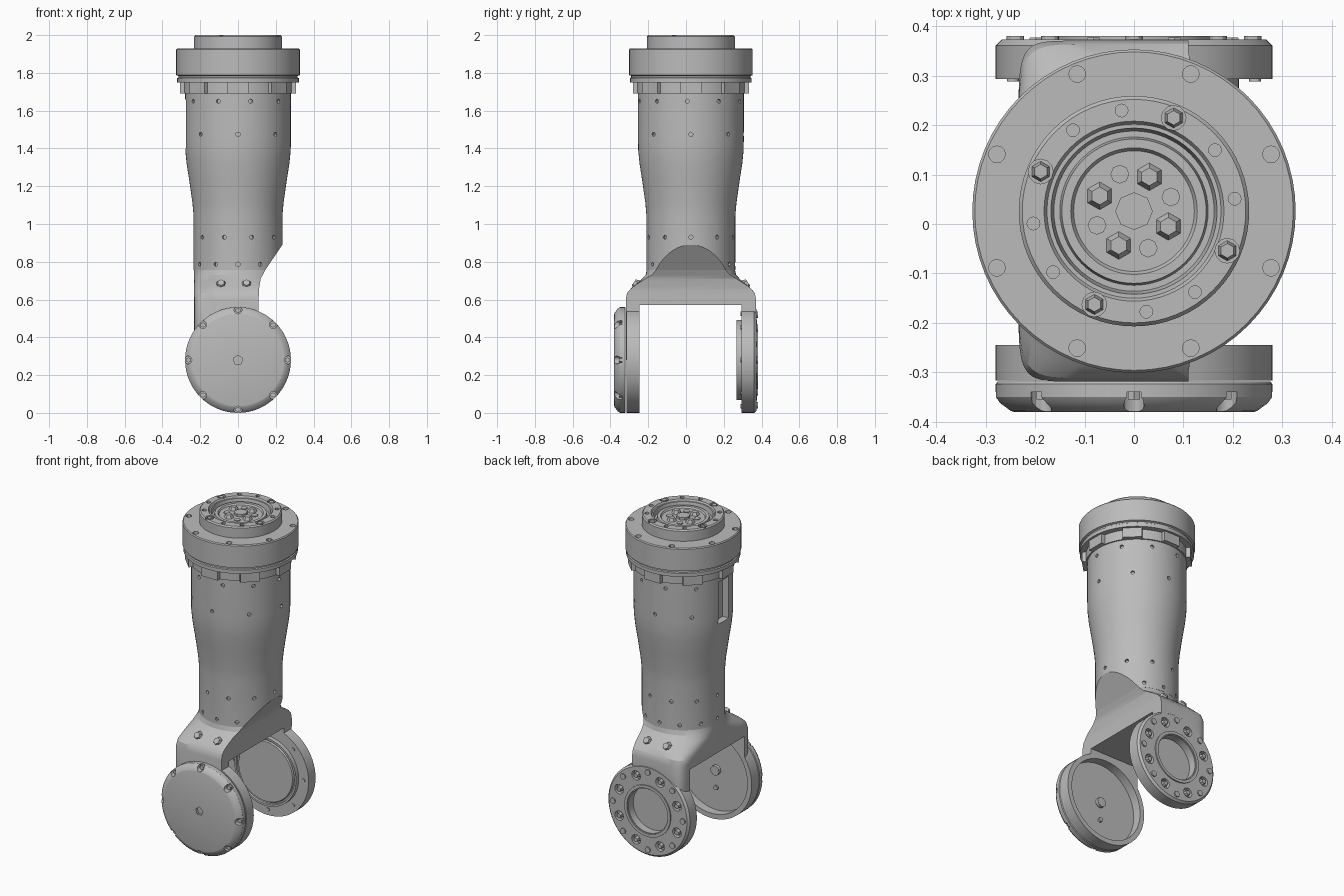
import bpy, bmesh
from math import radians, sin, cos, pi
from mathutils import Matrix, Vector

cube = bpy.data.objects.get("Cube")
if cube:
    bpy.data.objects.remove(cube)

metal = bpy.data.materials.new("grey metal")
metal.use_nodes = True
GREY = (0.5, 0.5, 0.5, 1)
metal.diffuse_color = GREY
metal.node_tree.nodes["Principled BSDF"].inputs["Base Color"].default_value = GREY

YC = 0.026            # column axis offset
HUB = 0.28            # hub height and radius
UP, FRONT, BACK = Vector((0, 0, 1)), Vector((0, -1, 0)), Vector((0, 1, 0))
parts = []


def finish(name, bm):
    bmesh.ops.recalc_face_normals(bm, faces=bm.faces)
    mesh = bpy.data.meshes.new(name)
    bm.to_mesh(mesh)
    bm.free()
    mesh.materials.append(metal)
    obj = bpy.data.objects.new(name, mesh)
    bpy.context.collection.objects.link(obj)
    parts.append(obj)
    return obj


def frame(loc, axis):
    return Matrix.Translation(loc) @ axis.to_track_quat('Z', 'Y').to_matrix().to_4x4()


def lathe(name, profile, loc, axis=UP, steps=64):
    """Closed turned solid; profile is (radius, height) from pole to pole."""
    bm = bmesh.new()
    verts = [bm.verts.new((r, 0, h)) for r, h in profile]
    edges = [bm.edges.new(p) for p in zip(verts, verts[1:])]
    bmesh.ops.spin(bm, geom=verts + edges, cent=(0, 0, 0), axis=UP,
                   angle=2 * pi, steps=steps, use_duplicate=False)
    bmesh.ops.remove_doubles(bm, verts=bm.verts, dist=1e-5)
    bm.transform(frame(loc, axis))
    return finish(name, bm)


def disc(name, r, h0, h1, loc, axis=UP, bevel=0.0):
    b = bevel
    rim = [(r, h0), (r, h1 - b), (r - b, h1)] if b else [(r, h0), (r, h1)]
    return lathe(name, [(0, h0)] + rim + [(0, h1)], loc, axis)


def pins(name, spots, r, depth, sides=12, tip=1.0):
    """Many small cylinders centred on (location, axis) spots, as one object."""
    bm = bmesh.new()
    for loc, axis in spots:
        bmesh.ops.create_cone(bm, cap_ends=True, segments=sides, radius1=r,
                              radius2=r * tip, depth=depth, matrix=frame(loc, axis))
    return finish(name, bm)


def circle_spots(r, count, start, loc, axis):
    """Spots on a bolt circle around an axis."""
    m = frame(loc, axis)
    angles = [radians(start + 360 * i / count) for i in range(count)]
    return [(m @ Vector((r * cos(a), r * sin(a), 0)), axis) for a in angles]


def side_spots(r, count, start, z):
    """Radial spots around the column."""
    out = []
    for i in range(count):
        a = radians(start + 360 * i / count)
        d = Vector((cos(a), sin(a), 0))
        out.append((d * r + Vector((0, YC, z)), d))
    return out


def box(name, lo, hi):
    lo, hi = Vector(lo), Vector(hi)
    bm = bmesh.new()
    bmesh.ops.create_cube(bm, size=1, matrix=Matrix.Translation((lo + hi) / 2)
                          @ Matrix.Diagonal((hi - lo).to_4d()))
    return finish(name, bm)


def notch():
    """Side profile of the clearance cut, extruded through the depth."""
    pts = [(0.27, 0.942), (0.145, 0.757), (0.12, 0.71), (0.11, 0.65),
           (0.108, 0.2), (0.5, 0.2), (0.5, 0.942)]
    bm = bmesh.new()
    face = bm.faces.new([bm.verts.new((x, -0.6, z)) for x, z in pts])
    ext = bmesh.ops.extrude_face_region(bm, geom=[face])
    moved = [v for v in ext["geom"] if isinstance(v, bmesh.types.BMVert)]
    bmesh.ops.translate(bm, verts=moved, vec=(0, 1.2, 0))
    return finish("notch_cutter", bm)


def combine(obj, other, op='DIFFERENCE'):
    mod = obj.modifiers.new("bool", 'BOOLEAN')
    mod.operation, mod.solver, mod.object = op, 'EXACT', other
    bpy.context.view_layer.update()
    graph = bpy.context.evaluated_depsgraph_get()
    mesh = bpy.data.meshes.new_from_object(obj.evaluated_get(graph))
    obj.modifiers.clear()
    obj.data = mesh
    parts.remove(other)
    bpy.data.objects.remove(other)


axis_loc = Vector((0, YC, 0))
hub_loc = Vector((0, 0, HUB))

# Column
column = lathe("column", [(0, 0.757), (0.235, 0.757), (0.235, 1.04), (0.241, 1.11),
                          (0.258, 1.23), (0.272, 1.32), (0.279, 1.39), (0.28, 1.45),
                          (0.28, 1.7), (0, 1.7)], axis_loc)
combine(column, notch())
combine(column, box("slot_cutter", (-0.4, YC - 0.05, 1.4), (-0.235, YC + 0.05, 1.66)))
holes = (side_spots(0.28, 10, -76, 1.65) + side_spots(0.28, 8, 45, 1.475)
         + side_spots(0.235, 10, -72, 0.93) + side_spots(0.235, 12, 30, 0.787))
combine(column, pins("hole_cutter", holes, 0.011, 0.03))

# Yoke: round neck lofted into a wide slab
LEVELS = [(0.757, 0.234, 2), (0.73, 0.24, 2.2), (0.7, 0.268, 3), (0.665, 0.312, 5),
          (0.635, 0.338, 8), (0.6, 0.345, 10), (HUB, 0.345, 10)]
bm = bmesh.new()
rings = []
for z, hy, n in LEVELS:
    ring = []
    for i in range(64):
        a = 2 * pi * (i + 0.5) / 64
        c, s = cos(a), sin(a)
        x = 0.234 * abs(c) ** (2 / n) * (1 if c > 0 else -1)
        y = hy * abs(s) ** (2 / n) * (1 if s > 0 else -1)
        ring.append(bm.verts.new((x, y + YC, z)))
    rings.append(ring)
for a, b in zip(rings, rings[1:]):
    for i in range(64):
        j = (i + 1) % 64
        bm.faces.new((a[i], a[j], b[j], b[i]))
bm.faces.new(rings[0])
bm.faces.new(rings[-1])
yoke = finish("yoke", bm)
combine(yoke, notch())
combine(yoke, disc("front_cup", HUB, 0.2, 0.316, hub_loc, FRONT), 'UNION')
combine(yoke, disc("back_hub", HUB, 0.25, 0.373, hub_loc, BACK, 0.012), 'UNION')
combine(yoke, box("gap_cutter", (-0.5, -0.245, -0.2), (0.5, 0.293, 0.57)))
combine(yoke, disc("cup_cutter", 0.25, 0.2, 0.3, hub_loc, FRONT))
combine(yoke, disc("bore_cutter", 0.135, 0.325, 0.5, hub_loc, BACK))
combine(yoke, pins("pocket_cutter", circle_spots(0.215, 8, 22.5, hub_loc + BACK * 0.373, BACK),
                   0.03, 0.05))

# Yoke shoulder screws, front and back
tilted = []
for side in (-1, 1):
    for x in (-0.09, 0.045):
        tilted.append((Vector((x, YC + side * 0.29, 0.682)), Vector((0, side, 0.7)).normalized()))
pins("shoulder_screws", tilted, 0.032, 0.03, 6, 0.6)

# Cup boss and back hub details
pins("cup_boss", [(hub_loc + FRONT * 0.292, BACK)], 0.03, 0.022)
pins("cup_screw", [(hub_loc + Vector((0, -0.296, -0.11)), BACK)], 0.014, 0.016)
lathe("back_hub_inner_disc", [(0, 0.27), (0.185, 0.27), (0.19, 0.278), (0.198, 0.278),
                              (0.2, 0.267), (0.212, 0.267), (0.212, 0.3), (0, 0.3)], hub_loc, BACK)
rim = lathe("back_hub_rim", [(0.14, 0.37), (0.14, 0.38), (0.158, 0.38), (0.158, 0.37), (0.14, 0.37)],
            hub_loc, BACK)
pins("back_hub_screws", circle_spots(0.215, 8, 22.5, hub_loc + BACK * 0.362, BACK), 0.02, 0.03, 6, 0.7)
pins("back_hub_lugs", circle_spots(0.24, 8, 0, hub_loc + BACK * 0.374, BACK), 0.018, 0.012)
pins("hub_inner_screws", circle_spots(0.245, 8, 0, hub_loc + BACK * 0.293, BACK), 0.012, 0.01)

# Front cover with scalloped rim
cover = lathe("front_cover", [(0, 0.319), (0.276, 0.319), (0.28, 0.324), (0.28, 0.35), (0.272, 0.362),
                              (0.25, 0.378), (0.243, 0.38), (0, 0.38)], hub_loc, FRONT)
combine(cover, pins("scallop_cutter", circle_spots(0.265, 8, 0, hub_loc + FRONT * 0.37, FRONT),
                    0.021, 0.06))
combine(cover, pins("centre_cutter", [(hub_loc + FRONT * 0.38, FRONT)], 0.026, 0.03, 5))
pins("cover_screws", circle_spots(0.262, 8, 0, hub_loc + FRONT * 0.345, FRONT), 0.014, 0.02, 6)

# Flange
flange = lathe("flange", [(0, 1.69), (0.288, 1.69), (0.288, 1.75), (0.322, 1.75), (0.322, 1.772),
                          (0.316, 1.776), (0.316, 1.784), (0.327, 1.788), (0.327, 1.924),
                          (0.322, 1.93), (0, 1.93)], axis_loc)
combine(flange, pins("flange_hole_cutter",
                     circle_spots(0.3, 8, 22.5, axis_loc + UP * 1.93, UP), 0.017, 0.04))
bm = bmesh.new()
for i in range(8):
    turn = Matrix.Translation(axis_loc + UP * 1.722) @ Matrix.Rotation(i * pi / 4, 4, 'Z')
    bmesh.ops.create_cube(bm, size=1, matrix=turn @ Matrix.Translation((0.287, 0, 0))
                          @ Matrix.Diagonal((0.04, 0.11, 0.064, 1)))
finish("flange_tabs", bm)

# Top cap with stepped centre
cap_loc = axis_loc + UP * 1.93
cap = lathe("top_cap", [(0, -0.01), (0.233, -0.01), (0.233, 0.062), (0.226, 0.07), (0.182, 0.07),
                        (0.176, 0.06), (0.168, 0.06), (0.162, 0.03), (0.15, 0.03), (0.146, 0.05),
                        (0.128, 0.05), (0.122, 0.04), (0, 0.04)], cap_loc)
rim_spots = circle_spots(0.205, 12, 7, cap_loc + UP * 0.07, UP)
big = rim_spots[2::3]
combine(cap, pins("cap_hole_cutter", [s for s in rim_spots if s not in big], 0.013, 0.03))
combine(cap, pins("cap_pocket_cutter", big, 0.025, 0.05))
pins("cap_screws", [(p - UP * 0.014, a) for p, a in big], 0.021, 0.026, 6, 0.7)
pins("centre_screws", circle_spots(0.076, 4, 66, cap_loc + UP * 0.048, UP), 0.03, 0.024, 6, 0.6)
pins("centre_plugs", circle_spots(0.08, 4, 21, cap_loc + UP * 0.04, UP), 0.019, 0.01, 8)
pins("centre_hub", [(cap_loc + UP * 0.045, UP)], 0.038, 0.02, 8)

# Smooth shading with sharp edges kept
bpy.ops.object.select_all(action='DESELECT')
for obj in parts:
    obj.select_set(True)
bpy.context.view_layer.objects.active = column
bpy.ops.object.shade_smooth_by_angle(angle=radians(30))
